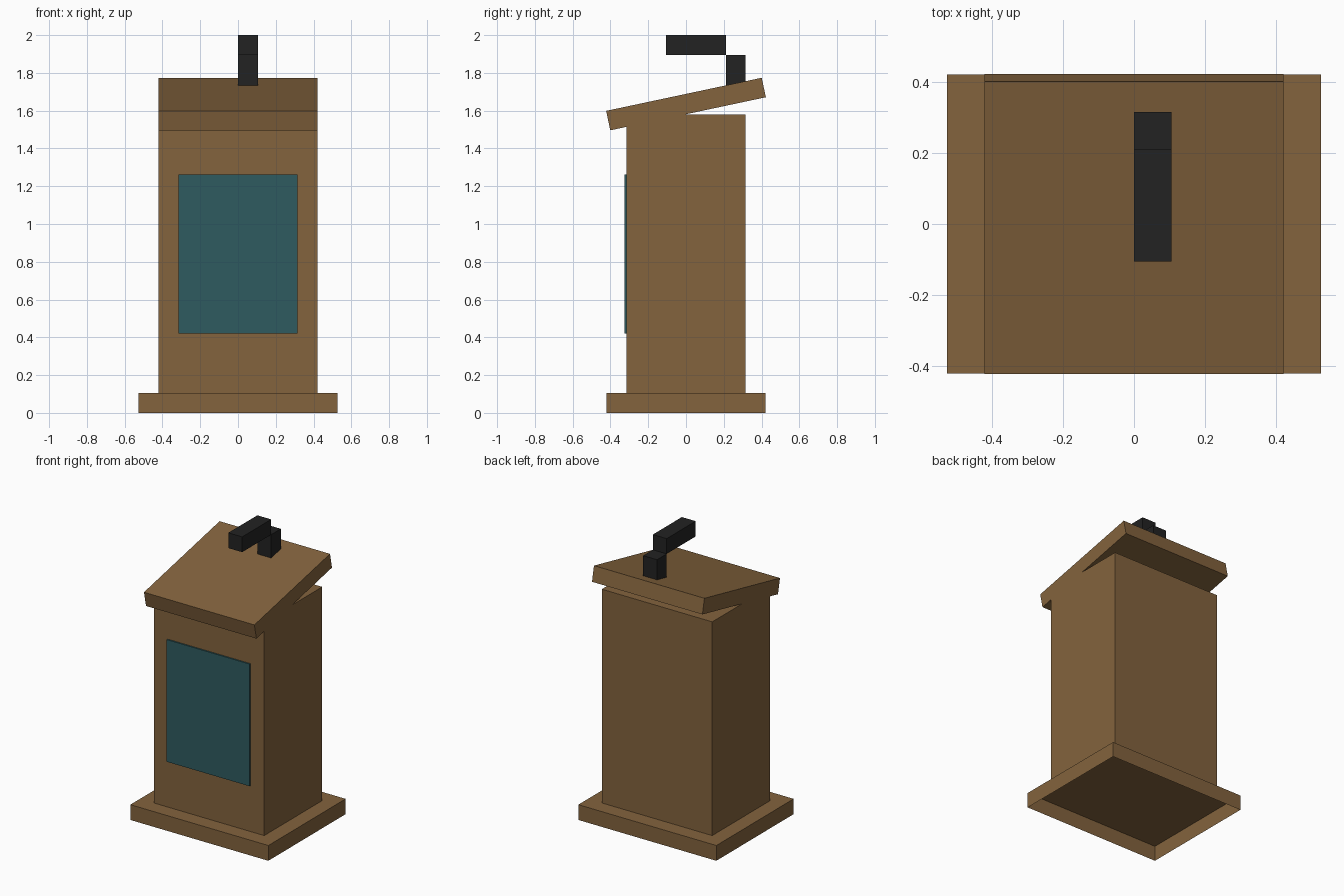
import bpy, bmesh, math
from mathutils import Matrix

if "Cube" in bpy.data.objects:
    bpy.data.objects.remove(bpy.data.objects["Cube"])

U = 2 / 19  # the whole model sits on a 19-unit-high block grid


def material(name, rgb):
    m = bpy.data.materials.new(name)
    m.diffuse_color = (*rgb, 1)
    m.use_nodes = True
    m.node_tree.nodes["Principled BSDF"].inputs["Base Color"].default_value = m.diffuse_color
    return m


wood = material("brown wood", (0.227, 0.125, 0.047))
teal = material("dark teal", (0.028, 0.105, 0.115))
black = material("black", (0.016, 0.016, 0.016))


def box(name, mat, lo, hi, tilt=0, open_bottom=False):
    """Box between two corners, tilted about x through its own centre."""
    size = [b - a for a, b in zip(lo, hi)]
    centre = [(a + b) / 2 for a, b in zip(lo, hi)]
    bm = bmesh.new()
    bmesh.ops.create_cube(bm, size=1, matrix=Matrix.Diagonal((*size, 1)))
    if open_bottom:
        bottom = [f for f in bm.faces if f.normal.z < -0.9]
        bmesh.ops.delete(bm, geom=bottom, context='FACES_ONLY')
    bmesh.ops.transform(bm, matrix=Matrix.Translation(centre) @ Matrix.Rotation(tilt, 4, 'X'),
                        verts=bm.verts)
    me = bpy.data.meshes.new(name)
    bm.to_mesh(me)
    bm.free()
    me.materials.append(mat)
    ob = bpy.data.objects.new(name, me)
    bpy.context.collection.objects.link(ob)
    return ob


# Plinth and column, both open underneath
box("base", wood, (-5 * U, -4 * U, 0), (5 * U, 4 * U, U), open_bottom=True)
box("column", wood, (-4 * U, -3 * U, U), (4 * U, 3 * U, 15 * U), open_bottom=True)

# Thin coloured plate on the front
box("front_panel", teal, (-3 * U, -3 * U - 0.0095, 4 * U), (3 * U, -3 * U, 12 * U))

# Sloping reading board, higher at the back
mid = 1.635
box("reading_board", wood, (-4 * U, -4 * U, mid - U / 2), (4 * U, 4 * U, mid + U / 2),
    tilt=math.radians(12))

# Microphone: upright post and forward arm
box("microphone_post", black, (0, 2 * U, 16 * U), (U, 3 * U, 18 * U))
box("microphone_arm", black, (0, -U, 18 * U), (U, 2 * U, 19 * U))
